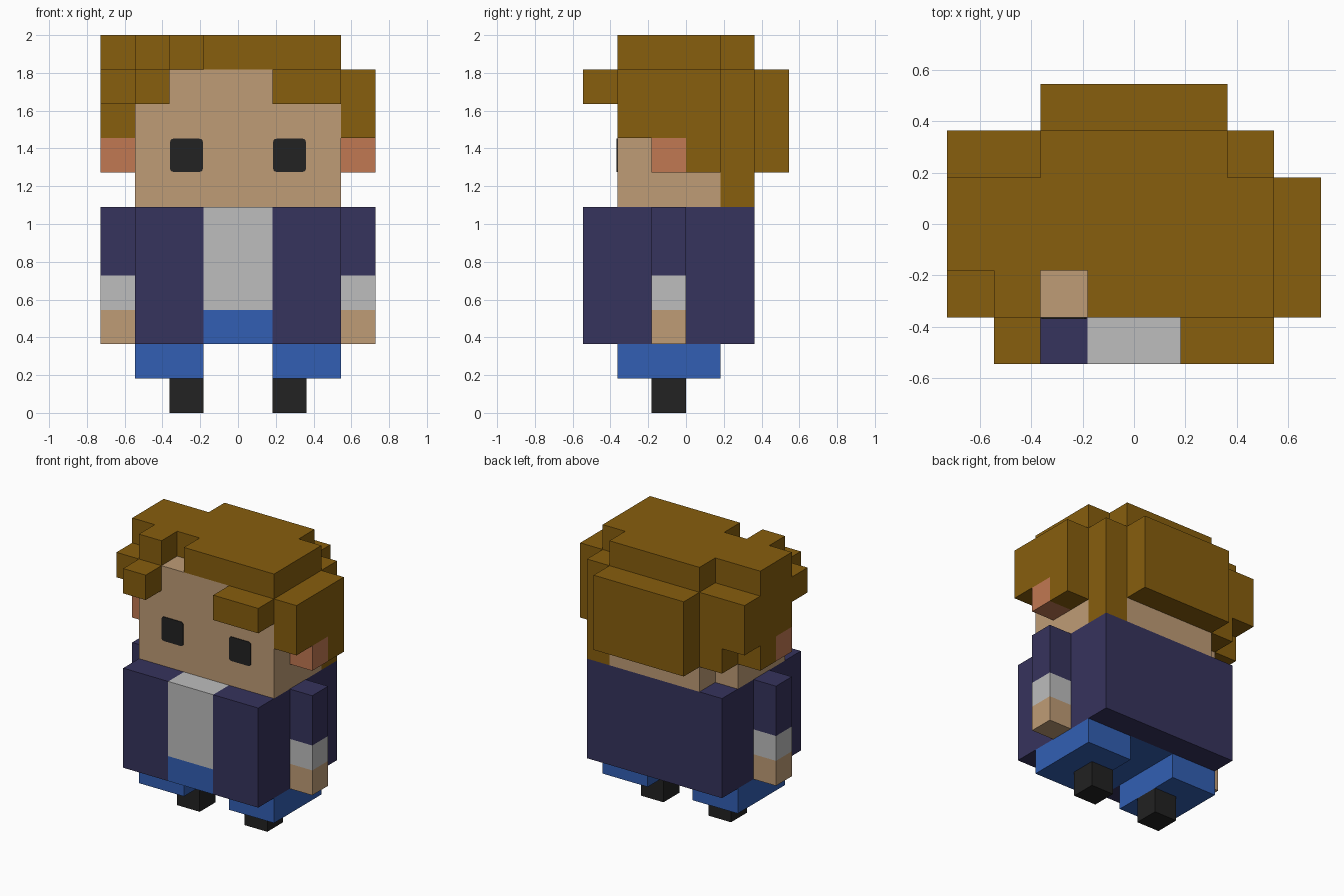
import bpy
import bmesh
from itertools import product
from mathutils import Vector

U = 2 / 11  # size of one block

cube = bpy.data.objects.get("Cube")
if cube:
    bpy.data.objects.remove(cube, do_unlink=True)


def linear(c):
    c /= 255
    return c / 12.92 if c <= 0.04045 else ((c + 0.055) / 1.055) ** 2.4


def material(name, r, g, b):
    mat = bpy.data.materials.new(name)
    mat.use_nodes = True
    col = (linear(r), linear(g), linear(b), 1)
    mat.diffuse_color = col
    bsdf = next(n for n in mat.node_tree.nodes if n.type == 'BSDF_PRINCIPLED')
    bsdf.inputs["Base Color"].default_value = col
    bsdf.inputs["Roughness"].default_value = 0.9
    return mat


BROWN = material("hair_brown", 135, 94, 13)
SKIN = material("skin_tan", 191, 156, 118)
EAR = material("ear_orange", 193, 120, 82)
NAVY = material("jacket_navy", 54, 51, 93)
GREY = material("shirt_grey", 189, 189, 189)
BLUE = material("trouser_blue", 50, 95, 180)
BLACK = material("shoe_black", 34, 34, 34)


def finish(name, bm, mat):
    mesh = bpy.data.meshes.new(name)
    bm.to_mesh(mesh)
    bm.free()
    mesh.materials.append(mat)
    obj = bpy.data.objects.new(name, mesh)
    bpy.context.collection.objects.link(obj)
    return obj


def cells(boxes):
    """Block positions covered by boxes given as (x0, x1, y0, y1, z0, z1)."""
    out = set()
    for x0, x1, y0, y1, z0, z1 in boxes:
        out.update(product(range(x0, x1), range(y0, y1), range(z0, z1)))
    return out


def blocks(name, mat, boxes, minus=()):
    """One closed part: the outer faces of a union of boxes, minus others."""
    solid = cells(boxes) - cells(minus)
    bm = bmesh.new()
    for cell in solid:
        centre = Vector(cell) + Vector((0.5, 0.5, 0.5))
        for axis, side in product(range(3), (-1, 1)):
            n = Vector((0, 0, 0))
            n[axis] = side
            if tuple(int(c + d) for c, d in zip(cell, n)) in solid:
                continue
            a = Vector((0, 0, 0))
            a[(axis + 1) % 3] = 0.5
            b = n.cross(a)
            mid = centre + n * 0.5
            bm.faces.new([bm.verts.new((mid + v) * U)
                          for v in (a + b, b - a, -a - b, a - b)])
    bmesh.ops.remove_doubles(bm, verts=bm.verts, dist=0.001)
    bmesh.ops.dissolve_limit(bm, angle_limit=0.02, verts=bm.verts, edges=bm.edges)
    bmesh.ops.recalc_face_normals(bm, faces=bm.faces)
    return finish(name, bm, mat)


def mirrored(name, mat, box):
    """A left part and its mirror image."""
    x0, x1, *rest = box
    blocks("left_" + name, mat, [box])
    blocks("right_" + name, mat, [(-x1, -x0, *rest)])


# Legs and shoes
mirrored("shoe", BLACK, (1, 2, -1, 0, 0, 1))
mirrored("trouser_leg", BLUE, (1, 3, -2, 1, 1, 2))

# Body: hips and shirt set into an open jacket
hips = (-1, 1, -3, 1, 2, 3)
shirt = (-1, 1, -3, -2, 3, 6)
blocks("hips", BLUE, [hips])
blocks("shirt", GREY, [shirt])
blocks("jacket", NAVY, [(-3, 3, -3, 2, 2, 6)], minus=[hips, shirt])

# Arms
mirrored("sleeve", NAVY, (3, 4, -1, 0, 4, 6))
mirrored("cuff", GREY, (3, 4, -1, 0, 3, 4))
mirrored("hand", SKIN, (3, 4, -1, 0, 2, 3))

# Head with nape, and ears
blocks("head", SKIN, [(-3, 3, -2, 1, 6, 10), (-2, 2, 1, 2, 6, 7)])
mirrored("ear", EAR, (3, 4, -1, 0, 7, 8))

# Hair
blocks("hair", BROWN, [
    (-3, 3, -2, 1, 10, 11),    # crown
    (-4, -3, -1, 1, 8, 11),    # raised right side
    (-2, 2, 1, 2, 10, 11),     # crown, rear
    (-3, 3, 1, 2, 7, 10),      # back
    (2, 3, 1, 2, 6, 7),        # lock behind the left ear
    (-2, 2, 2, 3, 7, 10),      # rear bulge
    (3, 4, -2, 1, 8, 10),      # left side
    (3, 4, 0, 1, 7, 8),        # left sideburn
    (-4, -3, 0, 1, 7, 8),      # right sideburn
    (-4, -3, 1, 2, 8, 10),     # right rear tuft
    (-4, -3, -2, -1, 9, 10),   # right front tuft
    (-3, -2, -3, -2, 9, 10),   # right fringe
    (1, 3, -3, -2, 9, 10),     # left fringe
], minus=[(-2, -1, -2, -1, 10, 11)])

# Eyes: thin plates with rounded corners
for name, x in (("right_eye", -1.5), ("left_eye", 1.5)):
    bm = bmesh.new()
    bmesh.ops.create_cube(bm, size=1)
    for v in bm.verts:
        v.co = (x * U + v.co.x * 0.174, -2 * U - 0.002 + v.co.y * 0.006,
                7.5 * U + v.co.z * 0.176)
    corners = [e for e in bm.edges
               if abs(e.verts[0].co.y - e.verts[1].co.y) > 0.005]
    bmesh.ops.bevel(bm, geom=corners, offset=0.018, segments=3,
                    profile=0.5, affect='EDGES')
    finish(name, bm, BLACK)
